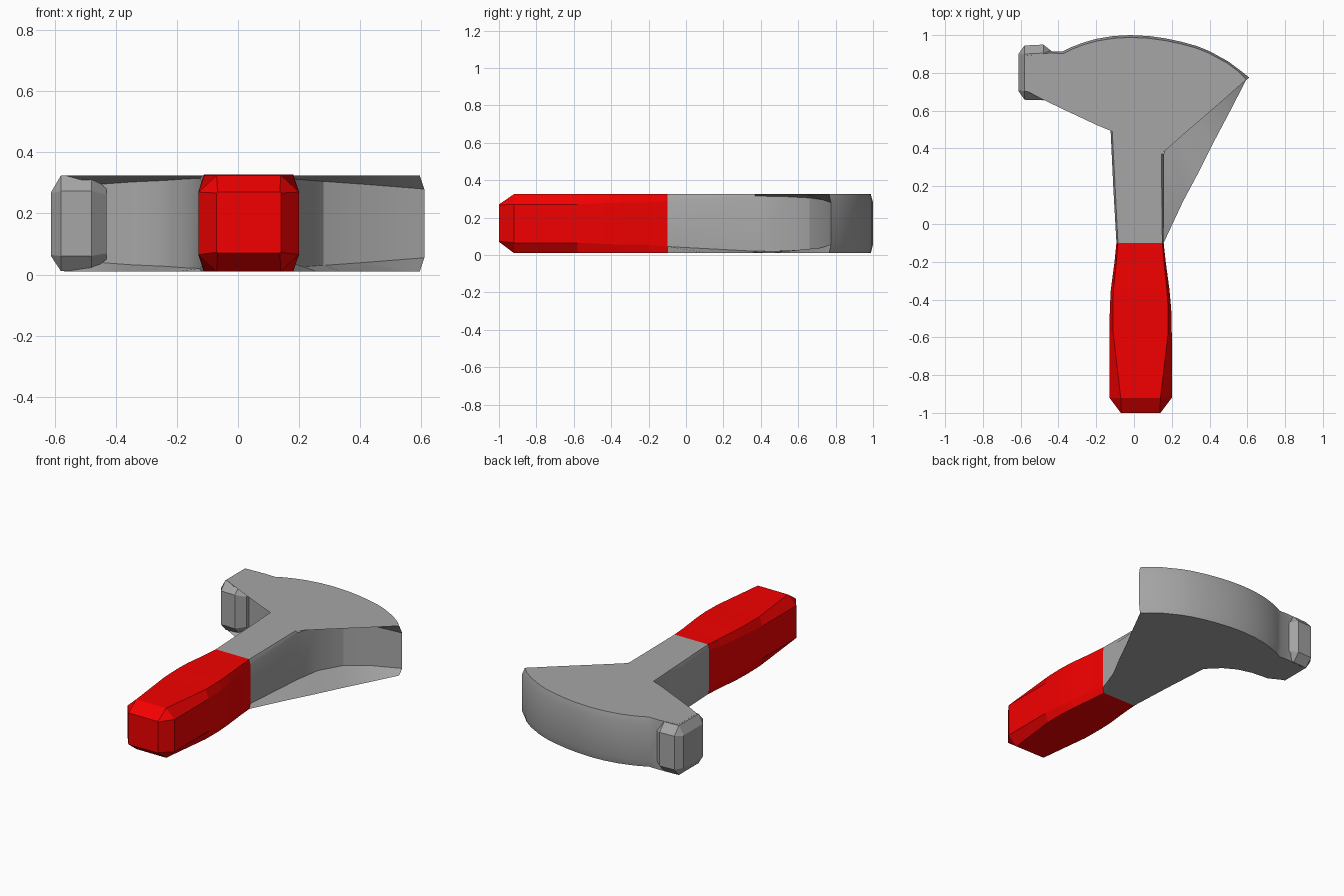
import bpy, bmesh

if "Cube" in bpy.data.objects:
    bpy.data.objects.remove(bpy.data.objects["Cube"])


def material(name, color):
    mat = bpy.data.materials.new(name)
    mat.diffuse_color = (*color, 1)
    mat.use_nodes = True
    mat.node_tree.nodes["Principled BSDF"].inputs["Base Color"].default_value = mat.diffuse_color
    return mat


grey = material("grey", (.38, .38, .38))
red = material("red", (.9, 0, 0))


def loft(name, loops, mat):
    """Skin a stack of matching vertex loops and cap both ends."""
    bm = bmesh.new()
    rings = [[bm.verts.new(p) for p in loop] for loop in loops]
    for a, b in zip(rings, rings[1:]):
        n = len(a)
        for i in range(n):
            j = (i + 1) % n
            bm.faces.new((a[i], a[j], b[j], b[i]))
    bm.faces.new(rings[0][::-1])
    bm.faces.new(rings[-1])
    bmesh.ops.recalc_face_normals(bm, faces=bm.faces)
    mesh = bpy.data.meshes.new(name)
    bm.to_mesh(mesh)
    bm.free()
    mesh.materials.append(mat)
    ob = bpy.data.objects.new(name, mesh)
    bpy.context.collection.objects.link(ob)
    return ob


# Axe head and neck: bottom cap, side wall and top cap outlines, edge depth
# right side: caps span straight chords while the wall curves inwards
columns = [
    ((.15, -.10), (.157, -.10), (.15, -.10), .035),
    ((.26, .12), (.16, .37), (.145, .37), .01),
    ((.34, .27), (.19, .53), (.24, .455), .013),
    ((.42, .43), (.28, .66), (.35, .55), .02),
    ((.51, .60), (.42, .73), (.46, .645), .03),
    ((.595, .765), (.61, .775), (.595, .765), .045),
]
# curved cutting edge, with a slim chamfer towards the caps
for x, y in [(.56, .815), (.50, .86), (.40, .915), (.33, .943), (.25, .965),
             (.17, .982), (.08, .995), (-.02, 1.0), (-.11, .995), (-.2, .98),
             (-.27, .96), (-.33, .937), (-.38, .912), (-.45, .915)]:
    cap = (x * .985, .6 + (y - .6) * .97)
    columns.append((cap, (x, y), cap, .045))
# left side: neck into the hammer face, then down the shaft
for bottom, wall, top, d in [
        ((-.57, .89), (-.55, .88), (-.57, .89), .04),
        ((-.57, .705), (-.55, .73), (-.57, .705), .04),
        ((-.485, .66), (-.46, .72), (-.485, .66), .03),
        ((-.37, .65), (-.35, .73), (-.37, .605), .022),
        ((-.28, .625), (-.24, .69), (-.28, .563), .017),
        ((-.20, .58), (-.17, .62), (-.20, .525), .012),
        ((-.12, .50), (-.125, .52), (-.115, .49), .01),
        ((-.10, .20), (-.11, .20), (-.10, .20), .03),
        ((-.085, -.10), (-.093, -.10), (-.085, -.10), .035)]:
    columns.append((bottom, wall, top, d))

Z0, Z1 = .01, .325
head = loft("axe_head", [[(*b, Z0) for b, w, t, d in columns],
                         [(*w, Z0 + d) for b, w, t, d in columns],
                         [(*w, Z1 - d) for b, w, t, d in columns],
                         [(*t, Z1) for b, w, t, d in columns]], grey)
bpy.context.view_layer.objects.active = head
head.select_set(True)
bpy.ops.object.shade_smooth_by_angle(angle=0.5)
head.select_set(False)


# Hammer face: chamfered block, narrower at both ends
def octagon(lo, hi, cut, along):
    """Chamfered rectangle; lo/hi are corners, cut is the chamfer size."""
    (a0, b0), (a1, b1), (ca, cb) = lo, hi, cut
    pts = [(a0 + ca, b0), (a1 - ca, b0), (a1, b0 + cb), (a1, b1 - cb),
           (a1 - ca, b1), (a0 + ca, b1), (a0, b1 - cb), (a0, b0 + cb)]
    return [along(a, b) for a, b in pts]


poll = [(-.612, .705, .90, .06, .27, .004, .004),
        (-.58, .658, .945, .011, .324, .045, .05),
        (-.48, .655, .95, .011, .324, .045, .05),
        (-.43, .70, .91, .05, .28, .02, .02)]
loft("hammer_face", [octagon((y0, z0), (y1, z1), (cy, cz),
                             lambda y, z, x=x: (x, y, z))
                     for x, y0, y1, z0, z1, cy, cz in poll], grey)

# Grip: y, x range, z range, chamfer in x and z
grip = [(-1.0, -.07, .14, .07, .27, .003, .003),
        (-.92, -.13, .20, .01, .325, .06, .055),
        (-.58, -.13, .20, .01, .325, .02, .055),
        (-.45, -.128, .197, .01, .327, .016, .05),
        (-.35, -.123, .188, .01, .327, .014, .045),
        (-.20, -.103, .168, .01, .325, .01, .045),
        (-.10, -.093, .157, .01, .325, .007, .035)]
loft("grip", [octagon((x0, z0), (x1, z1), (cx, cz),
                      lambda x, z, y=y: (x, y, z))
              for y, x0, x1, z0, z1, cx, cz in grip], red)
